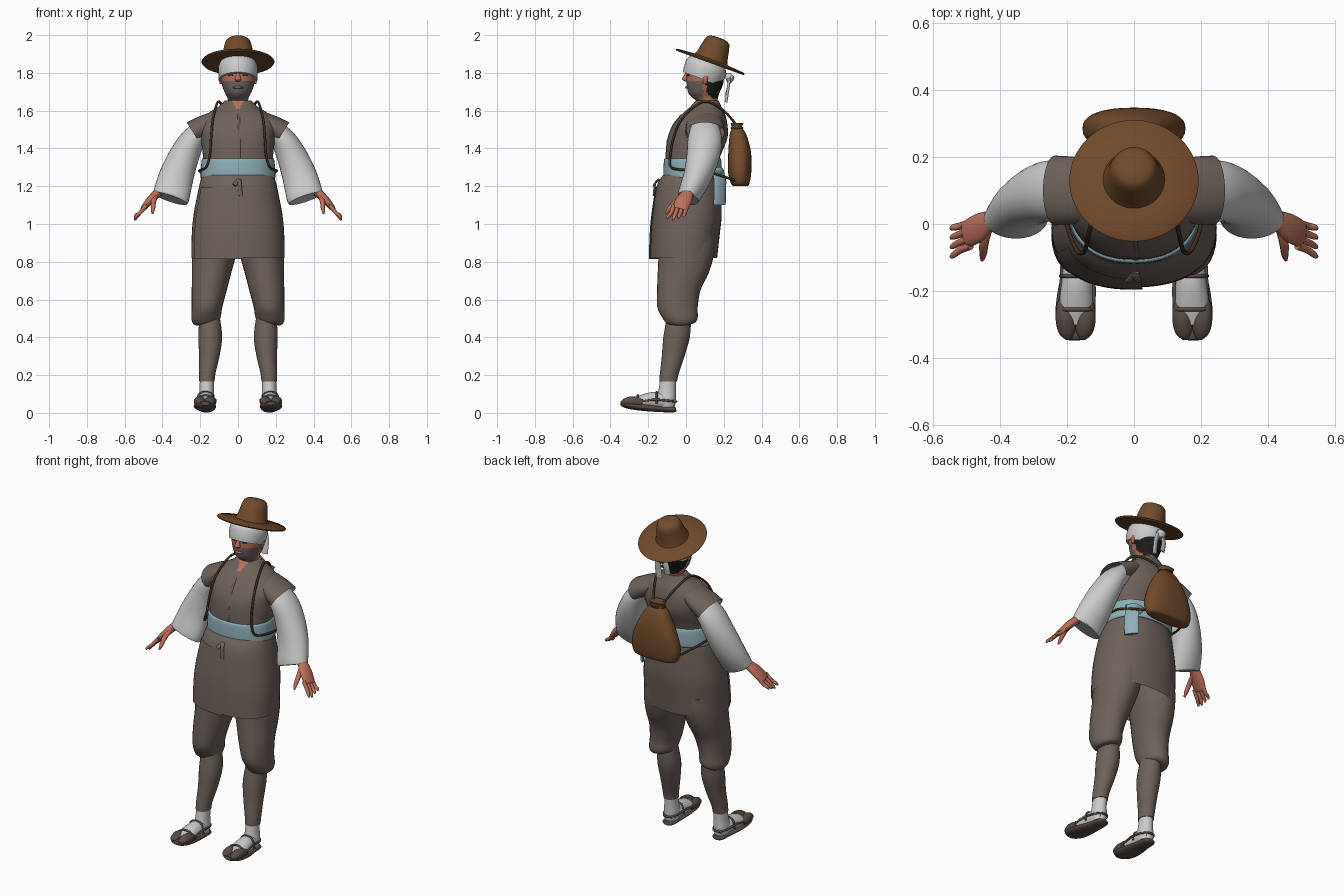
import bpy, bmesh, math
from mathutils import Vector, Matrix


def material(name, r, g, b):
    m = bpy.data.materials.new(name)
    m.diffuse_color = (r, g, b, 1)
    return m


CLOTH = material("brown grey cloth", .16, .123, .103)
WHITE = material("white linen", .6, .6, .6)
SKIN = material("skin", .5, .165, .105)
SASH = material("pale blue sash", .27, .43, .48)
STRAW = material("brown felt", .165, .068, .023)
HAIR = material("black hair", .012, .011, .01)
BEARD = material("grey stubble", .15, .128, .118)
STRAP = material("dark leather", .05, .027, .012)
SHOE = material("shoe brown", .1, .073, .058)


def spline(rows, steps):
    """Smooth rows of numbers with a Catmull-Rom curve."""
    if steps == 1 or len(rows) < 3:
        return rows
    out = []
    for i in range(len(rows) - 1):
        p = [rows[max(0, min(len(rows) - 1, i + k))] for k in (-1, 0, 1, 2)]
        for s in range(steps):
            t = s / steps
            out.append([.5 * (2*b + (c-a)*t + (2*a-5*b+4*c-d)*t*t + (3*b-a-3*c+d)*t**3)
                        for a, b, c, d in zip(*p)])
    out.append(rows[-1])
    return out


def loft(name, rows, mats, n=28, steps=4, flat=True, ref=(0, 1, 0), power=2.0,
         caps=(True, True), arc=None, rule=None, mirror=1, matrix=None, angle=45, warp=None):
    """Skin ellipses (x, y, z, ra, rb); level rings if flat, else across the path."""
    rows = spline(rows, steps)
    mats = mats if isinstance(mats, list) else [mats]
    bm, rings = bmesh.new(), []
    for i, (x, y, z, ra, rb) in enumerate(rows):
        a, b = Vector((1, 0, 0)), Vector((0, 1, 0))
        if not flat:
            t = (Vector(rows[min(i + 1, len(rows) - 1)][:3]) - Vector(rows[max(i - 1, 0)][:3])).normalized()
            a = Vector(ref)
            a = (a - t * a.dot(t)).normalized()
            b = t.cross(a)
        a0, a1 = arc or (0, 360)
        ring = []
        for k in range(n):
            th = math.radians(a0 + (a1 - a0) * k / (n - 1 if arc else n))
            c, s = math.cos(th), math.sin(th)
            c, s = (math.copysign(abs(v) ** (2 / power), v) for v in (c, s))
            p = Vector((x, y, z)) + a * (ra * c) + b * (rb * s)
            if warp:
                p = warp(p)
            p.x *= mirror
            ring.append(bm.verts.new(p))
        rings.append(ring)
    for r, q in zip(rings, rings[1:]):
        for k in range(n - 1 if arc else n):
            j = (k + 1) % n
            bm.faces.new((r[k], r[j], q[j], q[k]))
    if not arc:
        for on, ring in zip(caps, (rings[0], rings[-1])):
            if on:
                bm.faces.new(ring)
    bmesh.ops.recalc_face_normals(bm, faces=bm.faces)
    for f in bm.faces:
        f.smooth = True
        if rule:
            f.material_index = rule(f.calc_center_median())
    if matrix:
        bm.transform(matrix)
    me = bpy.data.meshes.new(name)
    bm.to_mesh(me)
    bm.free()
    me.set_sharp_from_angle(angle=math.radians(angle))
    for m in mats:
        me.materials.append(m)
    ob = bpy.data.objects.new(name, me)
    bpy.context.collection.objects.link(ob)
    return ob


def cord(name, pts, r, mat, mirror=1, ref=(1, .3, .2), thin=None):
    return loft(name, [(*p, r, thin or r) for p in pts], mat, n=10, flat=False, ref=ref, mirror=mirror)


# Head with stubble and hair coloured by region
def head_rule(c):
    if c.z > 1.665 and c.y > .105 + max(0, 1.70 - c.z):
        return 2
    if 1.66 < c.z < 1.757 and c.y < .09:
        return 1
    return 0


loft("head", [(0, .12, 1.57, .06, .055), (0, .115, 1.64, .053, .052), (0, .1, 1.672, .058, .07),
              (0, .095, 1.695, .07, .083), (0, .1, 1.74, .086, .096), (0, .103, 1.79, .094, .1),
              (0, .105, 1.85, .095, .1), (0, .1, 1.89, .075, .07), (0, .1, 1.91, .03, .03)],
     [SKIN, BEARD, HAIR], n=48, steps=6, rule=head_rule)
loft("nose", [(0, .008, 1.805, .008, .008), (0, -.002, 1.78, .012, .014), (0, -.006, 1.765, .017, .015),
              (0, .004, 1.755, .01, .01)], SKIN, n=12)
loft("lips", [(-.026, .012, 1.722, .004, .005), (0, .002, 1.724, .007, .007),
              (.026, .012, 1.722, .004, .005)], SKIN, n=8, flat=False, ref=(0, 0, 1))
for s in (-1, 1):
    cord("eye", [(.025, .006, 1.787), (.037, .01, 1.789), (.049, .017, 1.787)], .003, HAIR, s, (0, 0, 1))
    loft("ear", [(.09, .1, 1.74, .006, .008), (.096, .103, 1.77, .008, .014), (.094, .106, 1.79, .006, .01)],
         SKIN, n=12, mirror=s)

# Headband, knot and tails
tilt = Matrix.Rotation(math.radians(-20), 4, 'X')
loft("headband", [(0, 0, -.1, .098, .106), (0, 0, -.07, .103, .111), (0, 0, -.03, .103, .111), (0, 0, .0, .09, .095)],
     WHITE, n=40, matrix=Matrix.Translation((0, .118, 1.862)) @ tilt)
loft("headband_knot", [(0, .23, 1.75, .012, .012), (0, .232, 1.775, .03, .024), (0, .225, 1.8, .015, .012)], WHITE, n=16)
for x, z in ((-.025, 1.68), (.03, 1.645)):
    cord("headband_tail", [(x * .3, .23, 1.78), (x, .225, 1.73), (x, .212, z)], .018, WHITE, thin=.006)

# Hat: tilted lathe profile
hat = [(-.01, .085), (-.01, .188), (-.003, .193), (.002, .188), (.01, .092), (.03, .084), (.09, .072),
       (.115, .064), (.127, .05), (.132, .025), (.133, .004)]
loft("hat", [(0, 0, z, r, r) for z, r in hat], STRAW, n=48, steps=1, angle=50,
     matrix=Matrix.Translation((0, .13, 1.862)) @ tilt)

# Vest with open neck
loft("vest", [(0, .035, 1.23, .185, .14), (0, .035, 1.34, .184, .142), (0, .06, 1.45, .196, .158),
              (0, .075, 1.52, .2, .145), (0, .092, 1.58, .165, .115), (0, .105, 1.62, .105, .083),
              (0, .112, 1.655, .068, .06)], [CLOTH, SKIN], n=64, steps=6, power=2.2,
     rule=lambda c: int(c.z > 1.6 and c.y < .1 and abs(c.x) < (c.z - 1.595) * .55))
# Thin front edge of the vest
cord("vest_front_edge", [(.008, -.106, 1.34), (.008, -.1, 1.42), (.008, -.095, 1.45), (.006, -.069, 1.52),
                         (.003, -.023, 1.58)], .006, CLOTH, thin=.004)

# Sash with hanging tail at the back right
loft("sash", [(0, .035, 1.24, .193, .15), (0, .035, 1.255, .198, .155), (0, .035, 1.335, .193, .152),
              (0, .035, 1.348, .186, .145)], SASH, n=48, power=2.2)
cord("sash_tail", [(.15, .165, 1.28), (.165, .18, 1.24), (.17, .18, 1.17), (.168, .178, 1.1)], .04, SASH,
     ref=(.6, -.8, 0), thin=.01)
cord("sash_knot", [(.1, .18, 1.27), (.14, .178, 1.28), (.18, .15, 1.27)], .022, SASH)

# Skirt of the coat and its overlapping front panel
skirt = [(0, .028, 1.26, .187, .148), (0, .015, 1.2, .206, .17), (0, .006, 1.05, .235, .183),
         (0, -.004, .94, .245, .182), (0, -.012, .82, .247, .177)]
loft("coat_skirt", skirt, CLOTH, n=48, power=2.3, caps=(True, False))
loft("skirt_overlap", [(x, y, z - .004, a + .007, b + .007) for x, y, z, a, b in skirt[1:]], CLOTH,
     n=20, power=2.3, arc=(205, 274))
for x, z in ((-.02, 1.205), (.014, 1.15)):
    cord("skirt_tie", [(.005, -.145, 1.235), (x * .6, -.163, 1.215), (x, -.171, z)], .011, CLOTH, thin=.005)

# Backpack
loft("backpack", [(0, .29, 1.2, .11, .03), (0, .287, 1.212, .142, .048), (0, .284, 1.28, .153, .062),
                  (0, .284, 1.38, .123, .06), (0, .276, 1.47, .075, .045), (0, .27, 1.51, .042, .028),
                  (0, .27, 1.535, .05, .034)], STRAW, n=36, power=2.5)
loft("backpack_tie", [(0, .27, 1.502, .045, .031), (0, .27, 1.508, .048, .034), (0, .27, 1.514, .045, .031)], STRAP)


def hem(p):
    """Drop the outer side of the gathered trouser hem."""
    if p.z < .56:
        p.z -= (p.x - .165) * .25 * (.56 - p.z) / .1
    return p


for s in (-1, 1):
    # Shoulder strap, over the shoulder and back under the arm
    cord("strap", [(.03, .27, 1.52), (.07, .2, 1.6), (.1, .11, 1.648), (.118, .04, 1.618), (.135, -.03, 1.545),
                   (.143, -.068, 1.45), (.15, -.084, 1.36), (.17, -.079, 1.3), (.2, 0, 1.285),
                   (.198, .12, 1.275), (.13, .26, 1.23)], .0065, STRAP, s)

    # Vest shoulder cap and loose sleeve
    loft("shoulder_cap", [(.1, .1, 1.56, .085, .045), (.175, .1, 1.52, .1, .058), (.236, .1, 1.482, .104, .066)],
         CLOTH, flat=False, mirror=s, caps=(True, False))
    loft("sleeve", [(.15, .1, 1.53, .07, .05), (.235, .1, 1.45, .09, .066), (.285, .09, 1.36, .087, .08),
                    (.327, .06, 1.25, .075, .092), (.352, .018, 1.155, .062, .097), (.358, .01, 1.135, .056, .094)],
         WHITE, flat=False, mirror=s)

    # Hand
    loft("palm", [(.39, .015, 1.19, .028, .022), (.43, .008, 1.16, .032, .023), (.465, -.012, 1.125, .043, .021),
                  (.498, -.03, 1.087, .04, .015), (.505, -.034, 1.078, .03, .01)], SKIN, n=18, flat=False, mirror=s)
    for i in range(4):
        y = -.066 + .024 * i
        z = 1.02 + .008 * abs(i - 1)
        loft("finger", [(.487, y, 1.098, .011, .011), (.518, y - .012, 1.06, .011, .01),
                        (.54, y - .028 + .004 * i, z + .012, .009, .008), (.546, y - .033 + .004 * i, z, .004, .004)],
             SKIN, n=10, flat=False, mirror=s)
    loft("thumb", [(.435, -.01, 1.15, .014, .014), (.447, -.055, 1.12, .014, .013), (.45, -.09, 1.08, .011, .011),
                   (.453, -.108, 1.055, .005, .005)], SKIN, n=10, flat=False, ref=(1, 0, 0), mirror=s)

    # Baggy trouser leg gathered under the knee, and wrapped calf
    loft("trouser_leg", [(.118, .005, .93, .118, .15), (.128, 0, .83, .116, .146), (.14, -.015, .74, .104, .135),
                         (.152, -.038, .65, .093, .115), (.164, -.045, .56, .081, .107),
                         (.168, -.032, .505, .078, .094), (.163, -.03, .478, .066, .076), (.15, -.04, .472, .045, .05)],
         CLOTH, mirror=s, warp=hem)
    loft("calf", [(.15, -.038, .5, .055, .065), (.147, -.05, .4, .063, .07), (.152, -.068, .3, .054, .06),
                  (.163, -.088, .21, .044, .05), (.165, -.095, .165, .041, .047)], CLOTH, mirror=s)

    # Sock: ankle and foot
    loft("sock_ankle", [(.165, -.094, .18, .037, .042), (.166, -.1, .12, .038, .046), (.167, -.105, .07, .043, .051),
                        (.167, -.105, .03, .036, .046)], WHITE, mirror=s)
    loft("sock_foot", [(.167, -.063, .05, .025, .024), (.168, -.1, .062, .04, .04), (.17, -.17, .066, .046, .045),
                       (.173, -.24, .06, .05, .034), (.174, -.3, .055, .042, .02)], WHITE,
         flat=False, ref=(1, 0, 0), mirror=s)

    # Sandal: sole, split toe caps and laces
    loft("sole", [(.167, -.053, .02, .022, .012), (.167, -.07, .018, .037, .016), (.168, -.13, .021, .044, .017),
                  (.173, -.21, .029, .056, .02), (.175, -.28, .038, .059, .021), (.174, -.325, .046, .045, .018),
                  (.173, -.346, .05, .02, .01)], SHOE, flat=False, ref=(1, 0, 0), mirror=s)
    for d in (-1, 1):
        loft("toe_cap", [(.174 + d * .034, -.23, .054, .022, .022), (.174 + d * .03, -.28, .06, .03, .028),
                         (.174 + d * .025, -.32, .058, .026, .021), (.174 + d * .018, -.343, .054, .01, .008)],
             SHOE, n=16, flat=False, ref=(1, 0, 0), mirror=s)
        cord("side_lace", [(.17 + d * .05, -.25, .058), (.168 + d * .048, -.17, .07), (.167 + d * .044, -.1, .065),
                           (.167 + d * .02, -.056, .06), (.167, -.053, .06)], .006, SHOE, s, (0, 0, 1))
    for y, z, w in ((-.255, .093, .05), (-.155, .11, .047)):
        cord("cross_lace", [(.171 - w, y, .05), (.171 - w * .75, y, z - .012), (.171, y, z),
                            (.171 + w * .75, y, z - .012), (.171 + w, y, .05)], .006, SHOE, s, (0, 1, 0))
